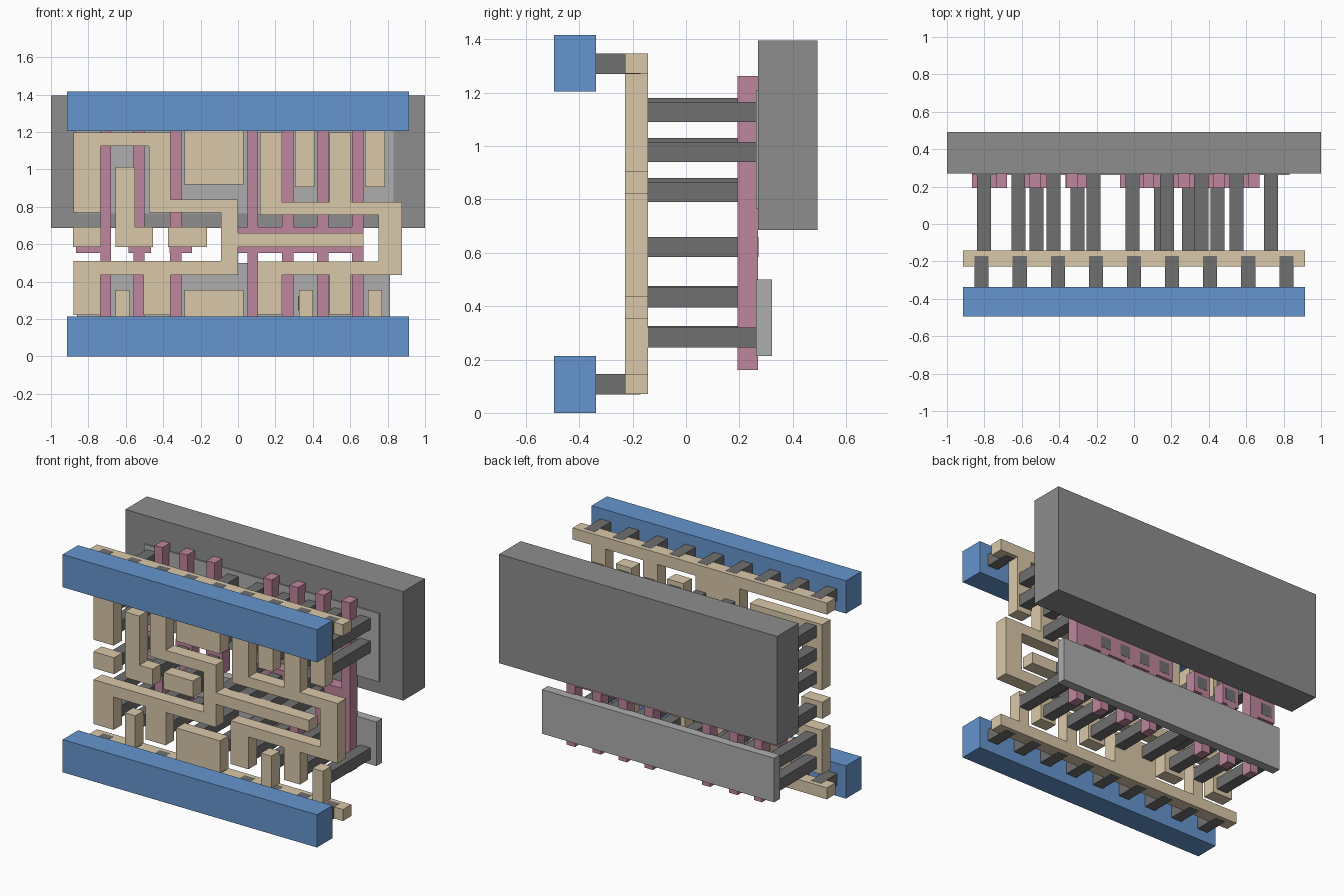
import bpy, bmesh


def material(name, rgb):
    m = bpy.data.materials.new(name)
    m.diffuse_color = (*rgb, 1)
    return m


BLUE = material("rail_blue", (0.13, 0.30, 0.62))
TAN = material("wire_tan", (0.70, 0.58, 0.40))
PINK = material("gate_pink", (0.52, 0.24, 0.34))
DARK = material("contact_grey", (0.16, 0.16, 0.16))
MID = material("well_grey", (0.27, 0.27, 0.27))
LIGHT = material("diffusion_grey", (0.42, 0.42, 0.42))

WIRE_Y = (-0.228, -0.142)
GATE_Y = (0.193, 0.27)
CUT = 0.075  # contact width


def slab(name, outline, ys, mat):
    """Extrude an (x, z) outline between two y planes."""
    bm = bmesh.new()
    a, b = [[bm.verts.new((x, y, z)) for x, z in outline] for y in ys]
    bm.faces.new(a)
    bm.faces.new(b)
    n = len(a)
    for i in range(n):
        j = (i + 1) % n
        bm.faces.new((a[i], a[j], b[j], b[i]))
    bmesh.ops.recalc_face_normals(bm, faces=bm.faces)
    me = bpy.data.meshes.new(name)
    bm.to_mesh(me)
    bm.free()
    ob = bpy.data.objects.new(name, me)
    me.materials.append(mat)
    bpy.context.collection.objects.link(ob)
    return ob


def box(name, x0, x1, z0, z1, ys, mat):
    return slab(name, [(x0, z0), (x1, z0), (x1, z1), (x0, z1)], ys, mat)


def comb(name, x0, x1, z0, z1, ys, mat, up=(), down=()):
    """Bar with rectangular fingers (xa, xb, tip_z) on its upper and lower edges."""
    pts = [(x0, z1)]
    for a, b, t in up:
        pts += [(a, z1), (a, t), (b, t), (b, z1)]
    pts += [(x1, z1), (x1, z0)]
    for a, b, t in reversed(down):
        pts += [(b, z0), (b, t), (a, t), (a, z0)]
    pts.append((x0, z0))
    return slab(name, list(dict.fromkeys(pts)), ys, mat)


# Front power rails
for tag, z in (("bottom", 0.0), ("top", 1.204)):
    box(tag + "_power_rail", -0.915, 0.915, z, z + 0.213, (-0.495, -0.337), BLUE)

# Rear well and the two diffusion plates
box("rear_well", -1, 1, 0.686, 1.395, (0.27, 0.492), MID)
box("lower_diffusion", -0.86, 0.812, 0.213, 0.5, (0.262, 0.322), LIGHT)
box("upper_diffusion", -0.86, 0.832, 0.765, 1.21, (0.262, 0.322), LIGHT)

# Gate strips with their landing pads
for i, (x0, x1, g) in enumerate([(-0.865, -0.68, -0.735), (-0.585, -0.465, -0.56),
                                 (-0.365, -0.245, -0.363)]):
    comb(f"input_gate_{i + 1}", x0, x1, 0.553, 0.692, GATE_Y, PINK,
         [(g, min(g + 0.06, x1), 1.262)], [(g, min(g + 0.06, x1), 0.16)])
cols = [(0.05, 0.108), (0.236, 0.296), (0.423, 0.483), (0.61, 0.67)]
comb("output_gates", -0.075, 0.67, 0.553, 0.692, GATE_Y, PINK,
     [(a, b, 1.262) for a, b in cols], [(a, b, 0.16) for a, b in cols])

# Supply wires with fingers
comb("bottom_supply_wire", -0.915, 0.915, 0.07, 0.145, WIRE_Y, TAN,
     up=[(-0.655, -0.58, 0.355), (-0.285, 0.03, 0.355),
         (0.325, 0.4, 0.355), (0.695, 0.77, 0.355)])
comb("top_supply_wire", -0.915, 0.915, 1.272, 1.347, WIRE_Y, TAN,
     down=[(-0.285, 0.03, 0.92), (0.305, 0.41, 0.905), (0.68, 0.785, 0.905)])

# Winding internal wire
slab("internal_wire", [
    (-0.88, 0.77), (-0.88, 1.197), (-0.36, 1.197), (-0.36, 0.84), (0, 0.84),
    (0, 0.66), (0.67, 0.66), (0.67, 0.585), (0, 0.585), (0, 0.435),
    (-0.36, 0.435), (-0.36, 0.222), (-0.505, 0.222), (-0.505, 0.435),
    (-0.735, 0.435), (-0.735, 0.222), (-0.88, 0.222), (-0.88, 0.51),
    (-0.09, 0.51), (-0.09, 0.77), (-0.475, 0.77), (-0.475, 1.125),
    (-0.735, 1.125), (-0.735, 0.77)], WIRE_Y, TAN)

# Output wire
slab("output_wire", [
    (0.118, 0.757), (0.118, 1.197), (0.235, 1.197), (0.235, 0.825),
    (0.49, 0.825), (0.49, 1.197), (0.605, 1.197), (0.605, 0.825),
    (0.877, 0.825), (0.877, 0.435), (0.605, 0.435), (0.605, 0.225),
    (0.49, 0.225), (0.49, 0.435), (0.235, 0.435), (0.235, 0.225),
    (0.105, 0.225), (0.105, 0.507), (0.75, 0.507), (0.75, 0.757)], WIRE_Y, TAN)

# Input pads
box("left_input_pad", -0.882, -0.732, 0.585, 0.692, WIRE_Y, TAN)
slab("middle_input_pad", [(-0.655, 0.585), (-0.455, 0.585), (-0.455, 0.692),
                          (-0.55, 0.692), (-0.55, 1.012), (-0.655, 1.012)], WIRE_Y, TAN)
box("right_input_pad", -0.375, -0.165, 0.585, 0.692, WIRE_Y, TAN)

# Deep contacts: (left x, list of bottom z)
HIGH, HIGH_OFF = (0.79, 0.94, 1.09), (0.805, 0.955, 1.105)
deep = [
    (-0.84, HIGH_OFF + (0.25, 0.4)), (-0.655, (0.25,)), (-0.468, (0.25, 0.4)),
    (-0.255, (0.25, 0.955, 1.105)), (-0.045, (0.25, 0.955, 1.105)),
    (0.14, HIGH + (0.245, 0.395)), (0.322, (0.245, 0.94, 1.09)),
    (0.51, HIGH + (0.245, 0.395)), (0.695, (0.245, 0.94, 1.09)),
]
# Contacts onto the gate pads
deep += [(x, (0.585,)) for x in (-0.84, -0.56, -0.34, -0.045, 0.106, 0.257, 0.408)]
for x, zs in deep:
    for z in zs:
        box("deep_contact", x, x + CUT, z, z + CUT, (-0.142, 0.2715), DARK)

# Short contacts between supply wires and rails
for i in range(9):
    x = (i - 4) * 0.2036
    for z in (0.1075, 1.3095):
        box("rail_contact", x - CUT / 2, x + CUT / 2, z - 0.0385, z + 0.0385,
            (-0.337, -0.17), DARK)
